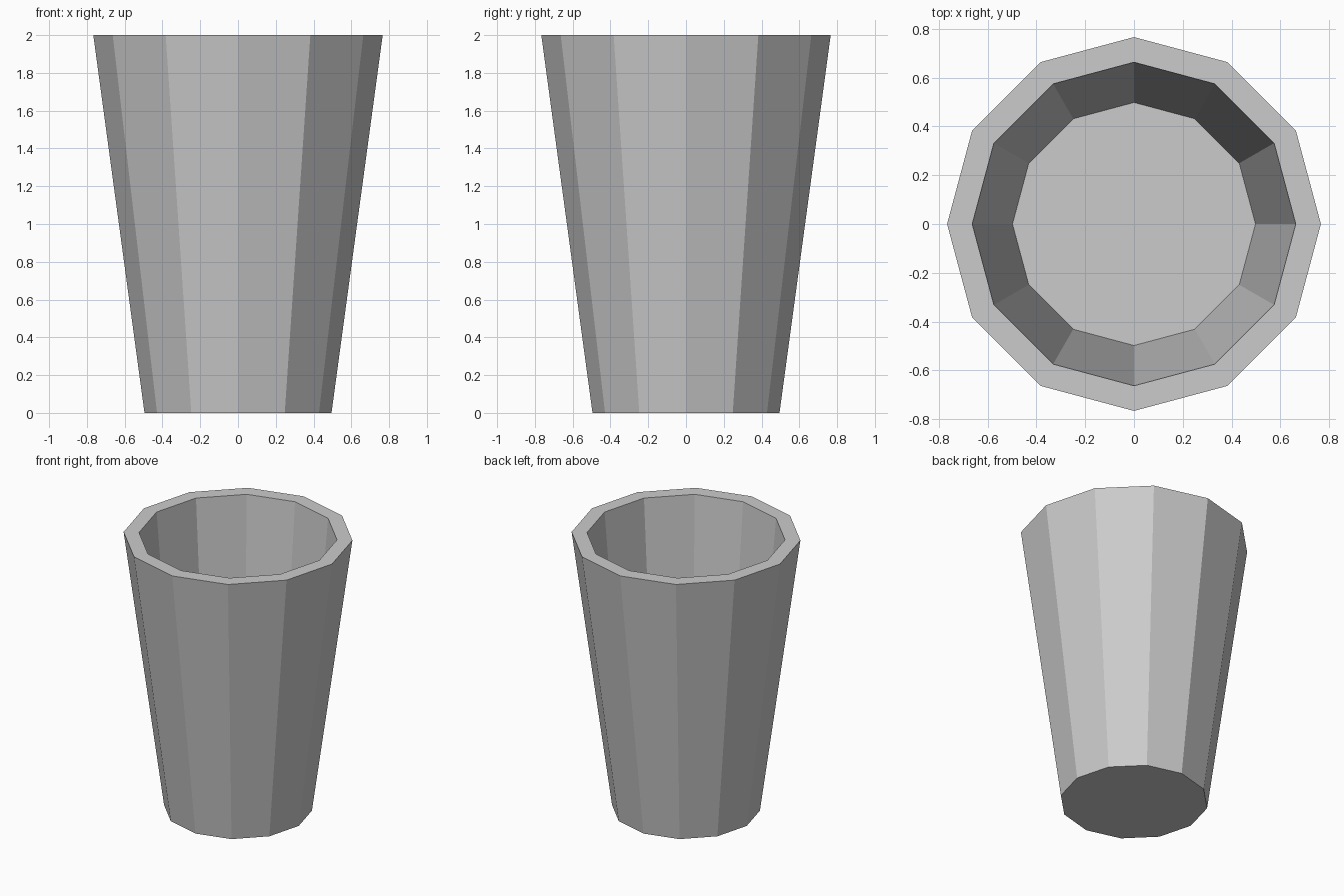
import bpy, bmesh
from math import cos, sin, tau

if "Cube" in bpy.data.objects:
    bpy.data.objects.remove(bpy.data.objects["Cube"])

SIDES = 12

# Cup profile as (radius, height): outer base, outer rim, inner rim, inner floor
PROFILE = [(0.495, 0.0), (0.766, 2.0), (0.663, 2.0), (0.498, 0.1)]

bm = bmesh.new()
rings = [[bm.verts.new((r * cos(tau * i / SIDES), r * sin(tau * i / SIDES), z))
          for i in range(SIDES)] for r, z in PROFILE]

# Outer wall, rim and inner wall
for a, b in zip(rings, rings[1:]):
    for i in range(SIDES):
        j = (i + 1) % SIDES
        bm.faces.new((a[i], a[j], b[j], b[i]))

# Underside and inner floor
bm.faces.new(rings[0][::-1])
bm.faces.new(rings[-1])
bmesh.ops.recalc_face_normals(bm, faces=bm.faces)

mesh = bpy.data.meshes.new("cup")
bm.to_mesh(mesh)
bm.free()
cup = bpy.data.objects.new("cup", mesh)
bpy.context.collection.objects.link(cup)
